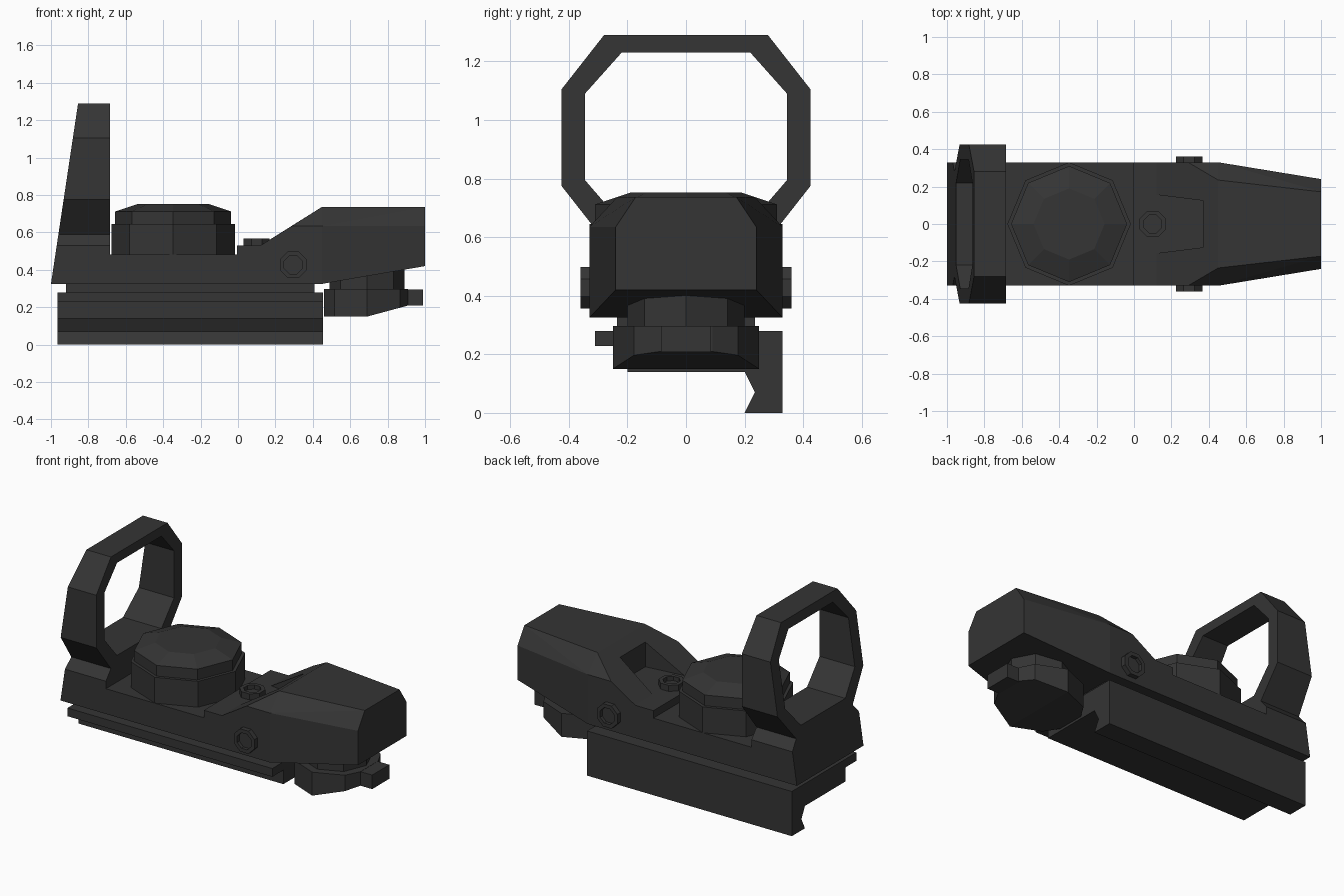
import bpy, bmesh
from math import cos, sin, pi, radians
from mathutils import Vector

if "Cube" in bpy.data.objects:
    bpy.data.objects.remove(bpy.data.objects["Cube"])

dark = bpy.data.materials.new("dark_grey")
dark.diffuse_color = (0.035, 0.035, 0.035, 1)
dark.use_nodes = True
dark.node_tree.nodes["Principled BSDF"].inputs["Base Color"].default_value = dark.diffuse_color


def finish(bm, name):
    bmesh.ops.recalc_face_normals(bm, faces=bm.faces)
    me = bpy.data.meshes.new(name)
    bm.to_mesh(me)
    bm.free()
    me.materials.append(dark)
    ob = bpy.data.objects.new(name, me)
    bpy.context.collection.objects.link(ob)
    return ob


def loft(name, loops):
    """Skin a stack of equally long point loops and cap both ends."""
    bm = bmesh.new()
    rows = [[bm.verts.new(p) for p in lp] for lp in loops]
    n = len(rows[0])
    for a, b in zip(rows, rows[1:]):
        for i in range(n):
            j = (i + 1) % n
            bm.faces.new((a[i], a[j], b[j], b[i]))
    bm.faces.new(rows[0])
    bm.faces.new(rows[-1])
    return finish(bm, name)


def hull(name, pts):
    """Convex part from points mirrored in y."""
    bm = bmesh.new()
    for x, y, z in pts:
        bm.verts.new((x, y, z))
        if y:
            bm.verts.new((x, -y, z))
    r = bmesh.ops.convex_hull(bm, input=bm.verts)
    junk = set(r["geom_interior"]) | set(r["geom_unused"])
    bmesh.ops.delete(bm, geom=[v for v in junk if isinstance(v, bmesh.types.BMVert)], context='VERTS')
    bmesh.ops.dissolve_limit(bm, angle_limit=radians(1.5), verts=bm.verts, edges=bm.edges)
    return finish(bm, name)


def box(name, x0, x1, y0, y1, z0, z1):
    ring = [(x0, y0), (x1, y0), (x1, y1), (x0, y1)]
    return loft(name, [[(x, y, z) for x, y in ring] for z in (z0, z1)])


def turned(name, centre, rings, axis=(0, 0, 1), n=8):
    """Faceted turned part; rings are (radius, height, twist)."""
    q = Vector((0, 0, 1)).rotation_difference(Vector(axis))
    loops = []
    for r, h, t in rings:
        loops.append([Vector(centre) + q @ Vector((r * cos(2 * pi * i / n + t), r * sin(2 * pi * i / n + t), h))
                      for i in range(n)])
    return loft(name, loops)


def cut(ob, cutter):
    cutter.hide_render = True
    cutter.hide_set(True)
    m = ob.modifiers.new("cut", 'BOOLEAN')
    m.operation = 'DIFFERENCE'
    m.solver = 'EXACT'
    m.object = cutter


def mirrored(half):
    return half + [(-y, z) for y, z in reversed(half)]


# rail clamp and the spacer above it
clamp = [(-.31, .28), (.33, .28), (.33, 0), (.2, 0), (.235, .07), (.2, .14),
         (-.2, .14), (-.2, .228), (-.31, .228)]
loft("rail_clamp", [[(x, y, z) for y, z in clamp] for x in (-.965, .455)])
box("spacer", -.92, .41, -.235, .235, .278, .327)

# deck and raised step
box("deck", -.69, 0, -.33, .33, .325, .483)
box("step", -.005, .121, -.33, .33, .325, .53)

# tapered nose with a pocket in its slope
nose = hull("nose", [(.12, .33, .325), (.12, .33, .53), (.289, .33, .635), (.45, .33, .325),
                     (.45, .33, .635), (.45, .235, .737), (1, .24, .42), (1, .24, .635), (1, .172, .737)])
pocket = [(.05, -.165), (.37, -.125), (.37, .125), (.05, .165)]
cut(nose, loft("pocket_cutter", [[(x, y, z) for x, y in pocket] for z in (.531, .9)]))


# lens hood with slanted outer face
def slant(z):
    return -1 + .145 * (z - .325) / .965


outer = mirrored([(.33, .325), (.33, .53), (.28, .59), (.425, .775), (.425, 1.105), (.28, 1.29)])
inner = mirrored([(.22, .65), (.345, .795), (.345, 1.09), (.22, 1.23)])
hood = loft("lens_hood", [[(slant(z), y, z) for y, z in outer], [(-.685, y, z) for y, z in outer]])
cut(hood, loft("window_cutter", [[(x, y, z) for y, z in inner] for x in (-1.2, -.5)]))

# brightness dial
turned("dial", (-.347, 0, 0), [(.33, .47, 0), (.33, .645, 0), (.31, .645, 0), (.31, .712, 0),
                               (.19, .752, 0)])

# hollow screws: one on the step, one on each side
def screw(name, centre, r, h, axis):
    turned(name, centre, [(r, -.02, pi / 8), (r, h, pi / 8), (r * .68, h, pi / 8), (r * .68, h * .3, pi / 8)], axis)


screw("top_screw", (.1, 0, .53), .075, .038, (0, 0, 1))
for s, side in ((-1, "front"), (1, "back")):
    screw(side + "_side_screw", (.295, s * .33, .427), .077, .03, (0, s, 0))

# clamp knob under the nose, bottom rising toward the tip
knob = []
for x, y in [(.46, .09), (.515, .177), (.69, .25), (.865, .177), (.91, .09)]:
    knob += [(x, y, .297), (x, y, .15 + max(0, x - .69) * .27)]
hull("knob", knob)
box("knob_tab", .86, .99, -.085, .085, .208, .296)
turned("knob_neck", (.69, 0, 0), [(.2, .28, 0), (.2, .43, 0)])
